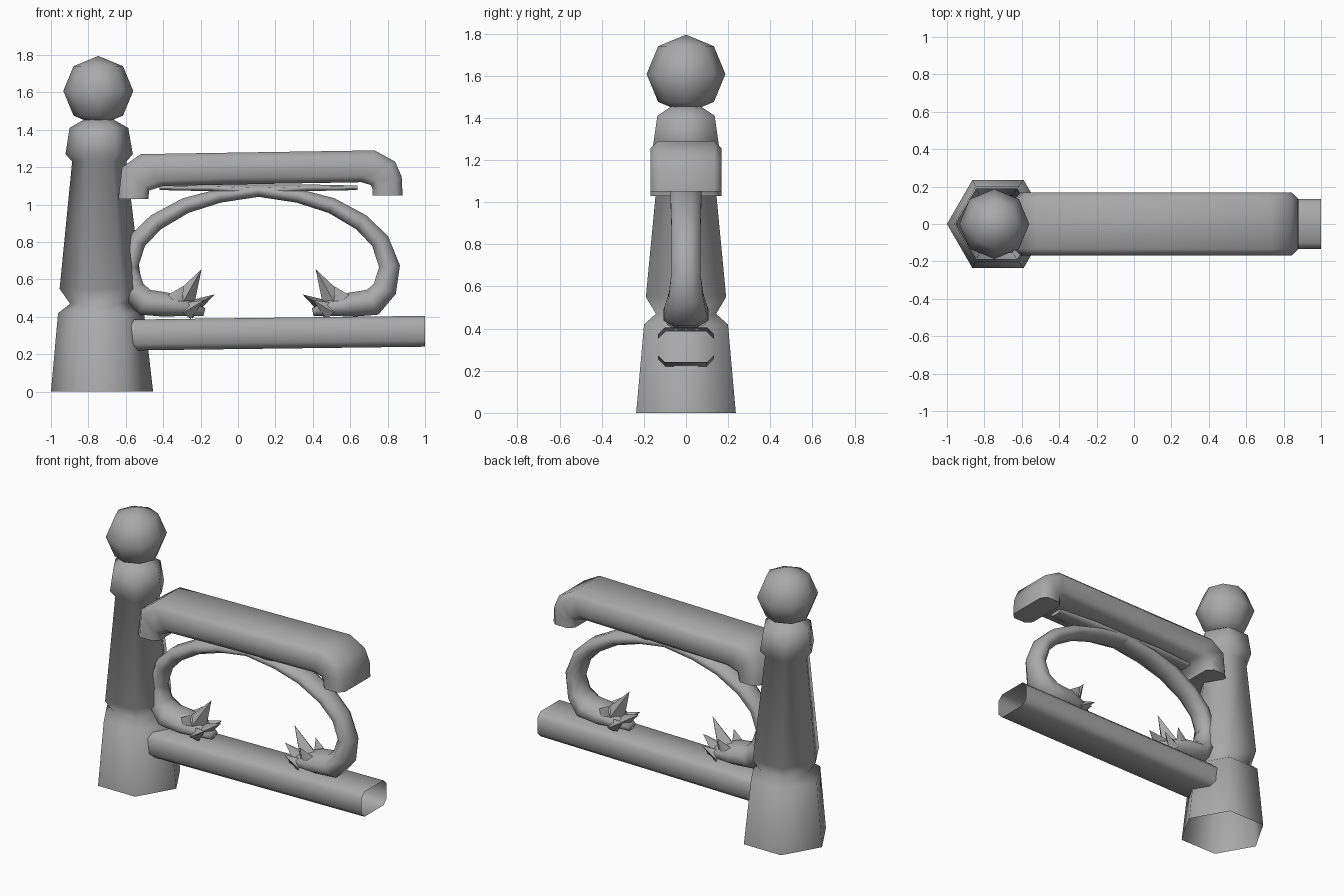
import bpy, bmesh
from math import cos, sin, pi, radians
from mathutils import Vector

if "Cube" in bpy.data.objects:
    bpy.data.objects.remove(bpy.data.objects["Cube"])

grey = bpy.data.materials.new("dark_grey")
grey.diffuse_color = (.4, .4, .4, 1)
grey.use_nodes = True
grey.node_tree.nodes["Principled BSDF"].inputs["Base Color"].default_value = grey.diffuse_color


def finish(name, bm, angle=60):
    bmesh.ops.recalc_face_normals(bm, faces=bm.faces)
    me = bpy.data.meshes.new(name)
    bm.to_mesh(me)
    bm.free()
    me.materials.append(grey)
    ob = bpy.data.objects.new(name, me)
    bpy.context.collection.objects.link(ob)
    bpy.ops.object.select_all(action='DESELECT')
    ob.select_set(True)
    bpy.context.view_layer.objects.active = ob
    bpy.ops.object.shade_smooth_by_angle(angle=radians(angle))
    return ob


def loft(bm, rings, start=True, end=True):
    vs = [[bm.verts.new(p) for p in r] for r in rings]
    n = len(vs[0])
    for a, b in zip(vs, vs[1:]):
        for i in range(n):
            j = (i + 1) % n
            bm.faces.new((a[i], a[j], b[j], b[i]))
    if start:
        bm.faces.new(vs[0])
    if end:
        bm.faces.new(vs[-1])


def chamfered(outer, inner, w, c):
    """Octagonal section between an outer and an inner point in the xz plane."""
    o, i = Vector((outer[0], 0, outer[1])), Vector((inner[0], 0, inner[1]))
    d = (i - o).normalized() * c
    y, s = Vector((0, w, 0)), Vector((0, w - c, 0))
    return [o - s, o + s, o + d + y, i - d + y, i + s, i - s, i - d - y, o + d - y]


# Hexagonal post, smooth shaded, leaning very slightly, open underneath
profile = [(0, .273), (.42, .23), (.47, .165), (.55, .22), (1.23, .145),
           (1.27, .18), (1.41, .157), (1.46, .07)]
bm = bmesh.new()
loft(bm, [[(-.727 - .012 * z + r * cos(k * pi / 3), r * sin(k * pi / 3), z)
           for k in range(6)] for z, r in profile], start=False)
finish("post", bm, 80)

# Ball finial
bm = bmesh.new()
bmesh.ops.create_uvsphere(bm, u_segments=8, v_segments=4, radius=.187)
bmesh.ops.translate(bm, verts=bm.verts, vec=(-.747, 0, 1.608))
finish("ball_finial", bm)

# Lower rail, open at the far end
bm = bmesh.new()
loft(bm, [chamfered((x, z + .0825), (x, z - .0825), .133, .033)
          for x, z in ((-.58, .303), (1, .323))], end=False)
finish("lower_rail", bm)

# Hand rail with turned-down ends
outer = [(-.64, 1.03), (-.62, 1.20), (-.52, 1.27), (.1, 1.28), (.73, 1.29),
         (.84, 1.23), (.875, 1.15), (.88, 1.05)]
inner = [(-.48, 1.03), (-.475, 1.075), (-.40, 1.10), (.1, 1.11), (.66, 1.12),
         (.71, 1.105), (.72, 1.08), (.72, 1.05)]
bm = bmesh.new()
loft(bm, [chamfered(o, i, .168, .035) for o, i in zip(outer, inner)])
finish("hand_rail", bm, 80)

# Scroll arms: x, z, in-plane half width, depth half width; thin tongue under the rail first
path = [(-.42, 1.09, .012, .05), (-.15, 1.09, .018, .07), (.11, 1.075, .033, .077),
        (.32, 1.047, .037, .077), (.50, .995, .042, .075), (.66, .905, .046, .072),
        (.76, .805, .05, .07), (.81, .67, .056, .07), (.785, .55, .065, .085),
        (.72, .478, .073, .105), (.60, .465, .065, .11), (.50, .45, .045, .09),
        (.40, .425, .022, .04)]
# Leaf blades at the end of each arm: base, tip, breadth along the blade, half depth
leaves = [((.53, 0, .45), (.415, 0, .655), .075, .085),
          ((.49, 0, .435), (.345, 0, .52), .05, .09)]
for s in (-1, 1):
    leaves += [((.58, .05 * s, .45), (.512, .085 * s, .565), .075, .05),
               ((.50, .05 * s, .43), (.40, .09 * s, .49), .05, .045)]

for side, name in ((1, "right"), (-1, "left")):
    def place(p):
        return Vector((.11 + side * (p[0] - .11), p[1], p[2]))

    bm = bmesh.new()
    rings = []
    for k, (x, z, h, w) in enumerate(path):
        a, b = path[max(k - 1, 0)], path[min(k + 1, len(path) - 1)]
        t = Vector((b[0] - a[0], b[1] - a[1])).normalized()
        rings.append([place((x - t.y * h * sin(q) * 1.08, w * cos(q) * 1.05,
                             z + t.x * h * sin(q) * 1.08))
                      for q in ((i + .5) * pi / 4 for i in range(8))])
    loft(bm, rings)
    finish(name + "_scroll", bm, 80)

    bm = bmesh.new()
    for base, tip, h, w in leaves:
        b, t = Vector(base), Vector(tip)
        d = (t - b).normalized()
        u = d.cross(Vector((0, 1, 0))).normalized() * h
        v = d.cross(u).normalized() * w
        ring = [bm.verts.new(place(b + e)) for e in (u, v, -u, -v)]
        top = bm.verts.new(place(t))
        for i in range(4):
            bm.faces.new((ring[i], ring[(i + 1) % 4], top))
    finish(name + "_leaf", bm, 80)
